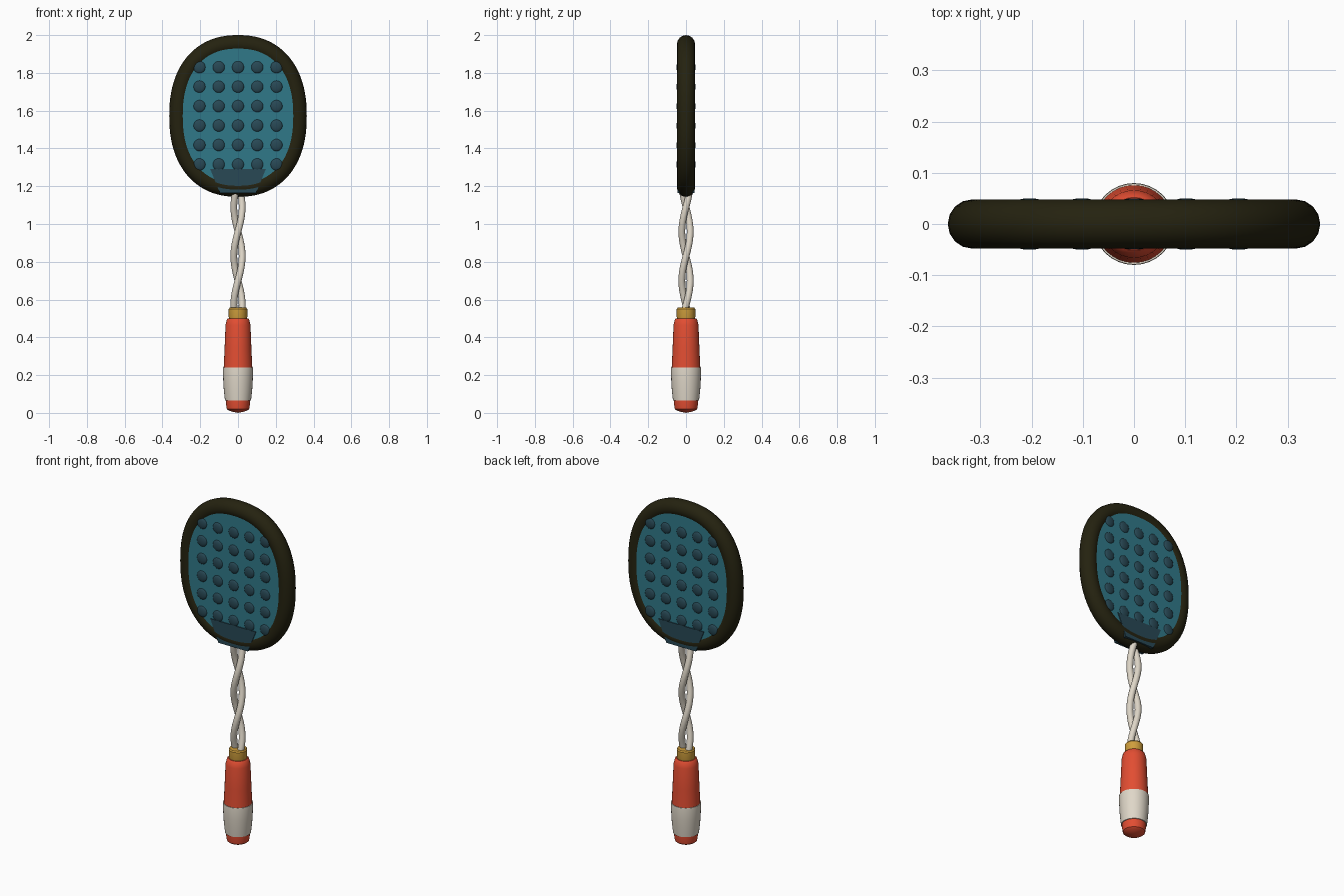
import bpy, bmesh, math
from mathutils import Matrix

if "Cube" in bpy.data.objects:
    bpy.data.objects.remove(bpy.data.objects["Cube"])


def material(name, rgb):
    m = bpy.data.materials.new(name)
    m.use_nodes = True
    m.diffuse_color = (*rgb, 1)
    m.node_tree.nodes["Principled BSDF"].inputs["Base Color"].default_value = (*rgb, 1)
    return m


olive = material("dark olive", (0.018, 0.016, 0.005))
teal = material("teal", (0.03, 0.19, 0.25))
slate = material("dark slate blue", (0.021, 0.065, 0.09))
cream = material("cream", (0.74, 0.68, 0.58))
red = material("orange red", (0.76, 0.075, 0.032))
gold = material("gold", (0.62, 0.34, 0.045))


def smooth(ob, angle=35):
    bpy.ops.object.select_all(action="DESELECT")
    ob.select_set(True)
    bpy.context.view_layer.objects.active = ob
    bpy.ops.object.shade_smooth_by_angle(angle=math.radians(angle))


def add_mesh(name, bm, mat):
    bmesh.ops.recalc_face_normals(bm, faces=bm.faces)
    me = bpy.data.meshes.new(name)
    bm.to_mesh(me)
    bm.free()
    me.materials.append(mat)
    ob = bpy.data.objects.new(name, me)
    bpy.context.collection.objects.link(ob)
    smooth(ob)
    return ob


def slab(name, outline, half, mat):
    """Flat plate from an x,z outline, centred on y = 0."""
    bm = bmesh.new()
    face = bm.faces.new([bm.verts.new((x, -half, z)) for x, z in outline])
    side = bmesh.ops.extrude_face_region(bm, geom=[face])["geom"]
    bmesh.ops.translate(bm, vec=(0, 2 * half, 0),
                        verts=[v for v in side if isinstance(v, bmesh.types.BMVert)])
    return add_mesh(name, bm, mat)


def lathe(name, profile, mat, steps=32):
    """Revolve r,z points around the z axis."""
    bm = bmesh.new()
    verts = [bm.verts.new((r, 0, z)) for r, z in profile]
    edges = [bm.edges.new(pair) for pair in zip(verts, verts[1:])]
    bmesh.ops.spin(bm, geom=verts + edges, cent=(0, 0, 0), axis=(0, 0, 1),
                   angle=math.tau, steps=steps)
    bmesh.ops.remove_doubles(bm, verts=bm.verts, dist=0.0001)
    return add_mesh(name, bm, mat)


def tube(name, points, radius, mat, closed=False):
    cu = bpy.data.curves.new(name, "CURVE")
    cu.dimensions = "3D"
    cu.bevel_depth = radius
    cu.bevel_resolution = 6
    cu.use_fill_caps = not closed
    sp = cu.splines.new("POLY")
    sp.points.add(len(points) - 1)
    for p, co in zip(sp.points, points):
        p.co = (*co, 1)
    sp.use_cyclic_u = closed
    cu.materials.append(mat)
    ob = bpy.data.objects.new(name, cu)
    bpy.context.collection.objects.link(ob)
    bpy.ops.object.select_all(action="DESELECT")
    ob.select_set(True)
    bpy.context.view_layer.objects.active = ob
    bpy.ops.object.convert(target="MESH")
    smooth(bpy.context.object)


# Paddle outline: a soft, squarish oval
def soft_power(v):
    return math.copysign(abs(v) ** (2 / 2.3), v)


CENTRE_Z = 1.572
oval = []
for i in range(96):
    a = math.tau * i / 96
    oval.append((0.316 * soft_power(math.cos(a)),
                 CENTRE_Z + 0.38 * soft_power(math.sin(a))))

tube("paddle_rim", [(x, 0, z) for x, z in oval], 0.048, olive, closed=True)
slab("paddle_panel", oval, 0.041, teal)

# Neck plate where the wires meet the paddle
slab("neck_plate", [(-0.095, 1.163), (0.095, 1.163), (0.147, 1.29), (-0.147, 1.29)],
     0.046, slate)

# Raised studs, five by six on each side
bm = bmesh.new()
for side in (-1, 1):
    for col in range(5):
        for row in range(6):
            place = Matrix.Translation(((col - 2) * 0.102, side * 0.04, 1.315 + row * 0.103))
            bmesh.ops.create_uvsphere(bm, u_segments=16, v_segments=10, radius=0.032,
                                      matrix=place @ Matrix.Diagonal((1, 0.32, 1, 1)))
add_mesh("paddle_studs", bm, slate)

# Two twisted wires
for label, phase in (("left", 0), ("right", math.pi)):
    path = []
    for i in range(61):
        z = 0.53 + 0.65 * i / 60
        t = math.pi * (z - 0.83) / 0.26 + phase
        path.append((0.022 * math.cos(t), 0.022 * math.sin(t), z))
    tube(label + "_wire", path, 0.018, cream)

# Handle, from the collar down to the butt
lathe("collar", [(0, 0.557), (0.044, 0.557), (0.049, 0.55), (0.049, 0.507),
                 (0.046, 0.495), (0, 0.495)], gold)
lathe("grip", [(0, 0.501), (0.052, 0.501), (0.059, 0.494), (0.066, 0.465),
               (0.071, 0.34), (0.076, 0.235), (0, 0.235)], red)
lathe("grip_band", [(0, 0.24), (0.079, 0.24), (0.08, 0.232), (0.078, 0.17),
                    (0.075, 0.12), (0.069, 0.066), (0, 0.066)], cream)
lathe("butt", [(0, 0.07), (0.064, 0.07), (0.063, 0.045), (0.059, 0.02),
               (0.05, 0.013), (0.025, 0.005), (0, 0)], red)
